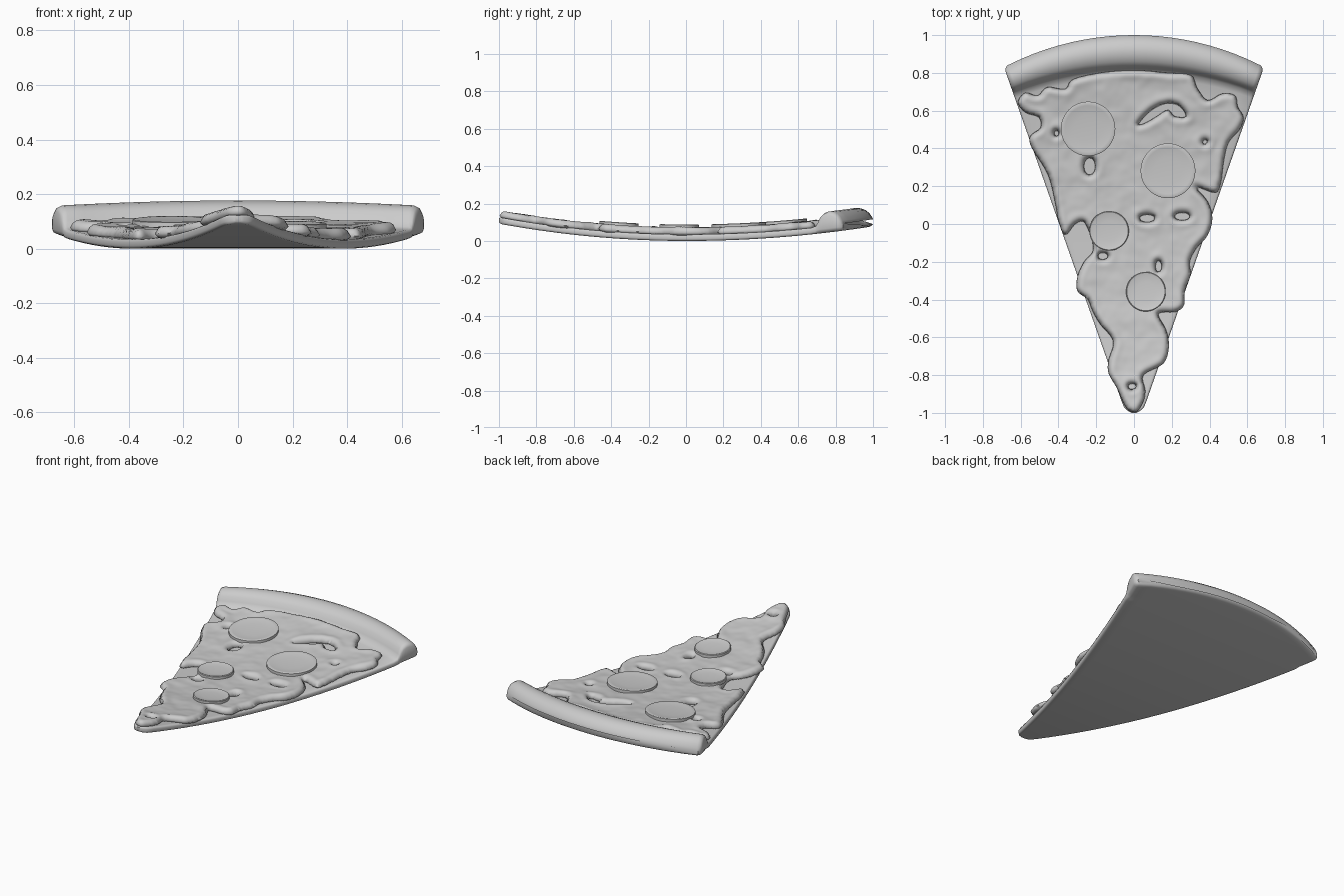
import bpy, bmesh, math
from mathutils import Vector, kdtree, noise

if "Cube" in bpy.data.objects:
    bpy.data.objects.remove(bpy.data.objects["Cube"])


def bend(y):
    # the whole slice sags in the middle and curls up at both ends
    return (0.092 if y < 0 else 0.078) * y * y


def finish(name, bm, angle=50):
    for v in bm.verts:
        v.co.z += bend(v.co.y)
    bmesh.ops.recalc_face_normals(bm, faces=bm.faces)
    mesh = bpy.data.meshes.new(name)
    bm.to_mesh(mesh)
    bm.free()
    ob = bpy.data.objects.new(name, mesh)
    bpy.context.collection.objects.link(ob)
    bpy.ops.object.select_all(action='DESELECT')
    ob.select_set(True)
    bpy.context.view_layer.objects.active = ob
    bpy.ops.object.shade_smooth_by_angle(angle=math.radians(angle))


def loft(bm, rings):
    rows = [[bm.verts.new(p) for p in ring] for ring in rings]
    n = len(rows[0])
    for a, b in zip(rows, rows[1:]):
        for i in range(n):
            j = (i + 1) % n
            bm.faces.new((a[i], a[j], b[j], b[i]))
    return rows


# dough with raised crust: cross-sections from the tip to the outer rim
R = 1.48
rows = [(-1, .03, .008), (-.995, .033, .003), (-.985, .035, 0), (-.97, .035, 0)]
rows += [(-.94 + i * .0715, .035, 0) for i in range(25)]
rows += [(.81, .042, 0), (.825, .065, 0), (.84, .09, 0), (.86, .104, 0), (.885, .111, 0),
         (.91, .112, 0), (.935, .106, 0), (.96, .093, 0), (.98, .074, 0),
         (.992, .055, .004), (1, .038, .012)]


def dough_ring(yc, top, low):
    s = (yc + 1) / 2

    def sag(x):
        return (R - math.sqrt(R * R - x * x)) * s * s
    w = .3
    for _ in range(12):
        w = .396 + .352 * (yc - sag(w))
    if yc < -.96:
        t = (yc + 1) / .04
        w *= max(.25, math.sqrt(1 - (1 - t) ** 2))
    if yc > .97:
        w -= .016 * ((yc - .97) / .03) ** 2
    h = top - low
    c = min(.022, .3 * h, .4 * w)
    k = w - c
    n = 20
    prof = [(k * (2 * i / n - 1), low) for i in range(n + 1)]
    prof += [(w - .25 * c, low + .35 * c), (w, low + c), (w, top - c), (w - .3 * c, top - .3 * c)]
    prof += [(k * (1 - 2 * i / n), top) for i in range(n + 1)]
    prof += [(-w + .3 * c, top - .3 * c), (-w, top - c), (-w, low + c), (-w + .25 * c, low + .35 * c)]
    return [(x, yc - sag(x), z) for x, z in prof]


bm = bmesh.new()
rings = loft(bm, [dough_ring(*r) for r in rows])
bm.faces.new(rings[0])
bm.faces.new(rings[-1])
finish("crust_and_base", bm)


# cheese outline and its holes
def smooth_loop(pts, steps):
    out, n = [], len(pts)
    for i in range(n):
        a, b, c, d = (Vector(pts[(i + k) % n]) for k in (-1, 0, 1, 2))
        for s in range(steps):
            t = s / steps
            out.append(.5 * (2 * b + (c - a) * t + (2 * a - 5 * b + 4 * c - d) * t * t
                             + (3 * b - a - 3 * c + d) * t ** 3))
    return out


right_edge = [(0, .815), (.18, .80), (.30, .79), (.335, .72), (.39, .655), (.465, .69), (.535, .68),
              (.55, .62), (.58, .565), (.56, .50), (.50, .43), (.475, .33), (.46, .22), (.43, .165),
              (.33, .195), (.39, .12), (.415, .03), (.39, -.06), (.33, -.13), (.295, -.2), (.30, -.27),
              (.27, -.35), (.265, -.43), (.22, -.465), (.13, -.475), (.17, -.56), (.185, -.65),
              (.155, -.74), (.05, -.80), (.06, -.88), (.05, -.94), (.012, -.995)]
left_edge = [(-.04, -.975), (-.09, -.87), (-.135, -.79), (-.135, -.72), (-.11, -.62), (-.18, -.53),
             (-.22, -.46), (-.245, -.4), (-.3, -.355), (-.3, -.28), (-.265, -.2), (-.215, -.13),
             (-.26, .005), (-.31, 0), (-.365, -.06), (-.4, .015), (-.415, .1), (-.455, .26), (-.54, .4),
             (-.55, .465), (-.495, .51), (-.505, .565), (-.575, .59), (-.615, .645), (-.575, .695),
             (-.51, .68), (-.46, .725), (-.365, .715), (-.325, .765), (-.18, .80)]
crescent = [(.025, .53), (.09, .60), (.17, .638), (.24, .625), (.275, .57), (.215, .57),
            (.18, .605), (.12, .57), (.06, .535)]
holes = [(.07, .03, .04, .02), (.255, .04, .04, .02), (-.235, .305, .03, .045), (-.165, -.17, .026, .018),
         (.13, -.225, .016, .03), (-.01, -.86, .02, .015), (.375, .435, .012, .012), (-.41, .48, .012, .014)]
loops = [smooth_loop(right_edge + left_edge, 4), smooth_loop(crescent, 3)]
for cx, cy, rx, ry in holes:
    loops.append([Vector((cx + rx * math.cos(a * math.pi / 6), cy + ry * math.sin(a * math.pi / 6)))
                  for a in range(12)])

segs, samples = [], []
for lp in loops:
    for a, b in zip(lp, lp[1:] + lp[:1]):
        segs.append((a.x, a.y, b.x, b.y))
        m = max(1, int((b - a).length / .002))
        samples += [a.lerp(b, i / m).to_3d() for i in range(m)]
tree = kdtree.KDTree(len(samples))
for i, p in enumerate(samples):
    tree.insert(p, i)
tree.balance()

# cheese: pillow-edged sheet on a grid, border snapped to the outline
step = .0105
nx, ny = int(1.32 / step), int(1.9 / step) + 12
cells = []
for j in range(ny):
    y = -1.005 + (j + .5) * step
    cuts = sorted(ax + (y - ay) * (bx - ax) / (by - ay)
                  for ax, ay, bx, by in segs if (ay > y) != (by > y))
    for x0, x1 in zip(cuts[::2], cuts[1::2]):
        for i in range(nx):
            if x0 < -.66 + (i + .5) * step < x1:
                cells.append((i, j))
use = {}
for i, j in cells:
    for k in ((i, j), (i + 1, j), (i + 1, j + 1), (i, j + 1)):
        use[k] = use.get(k, 0) + 1

bm = bmesh.new()
top, low = {}, {}
for (i, j), count in use.items():
    p = Vector((-.66 + i * step, -1.005 + j * step, 0))
    near, _, d = tree.find(p)
    if count < 4:
        top[i, j] = low[i, j] = bm.verts.new((near.x, near.y, .044))
        continue
    t = min(1, d / .032)
    round_off = math.sqrt(1 - (1 - t) ** 2)
    lump = noise.noise(p * 9) * .005 + noise.noise(p * 22) * .002
    rim = .004 * math.exp(-((d - .03) / .02) ** 2)
    top[i, j] = bm.verts.new((p.x, p.y, .044 + (.025 + lump + rim) * round_off))
    low[i, j] = bm.verts.new((p.x, p.y, .044 - .016 * round_off))
for i, j in cells:
    ks = ((i, j), (i + 1, j), (i + 1, j + 1), (i, j + 1))
    bm.faces.new([top[k] for k in ks])
    if any(top[k] is not low[k] for k in ks):
        bm.faces.new([low[k] for k in reversed(ks)])
finish("cheese", bm, 80)

# pepperoni: thin slightly dished discs
profile = [(.05, .082), (.5, .082), (.85, .085), (.96, .088), (1, .085), (1, .066), (.5, .062)]
for n, (cx, cy, r) in enumerate([(-.243, .504, .144), (.18, .282, .145),
                                 (-.132, -.036, .105), (.063, -.358, .105)], 1):
    bm = bmesh.new()
    rings = loft(bm, [[(cx + r * f * math.cos(a * math.tau / 48), cy + r * f * math.sin(a * math.tau / 48), z)
                       for a in range(48)] for f, z in profile])
    bm.faces.new(rings[0])
    bm.faces.new(rings[-1])
    finish("pepperoni_%d" % n, bm, 40)
